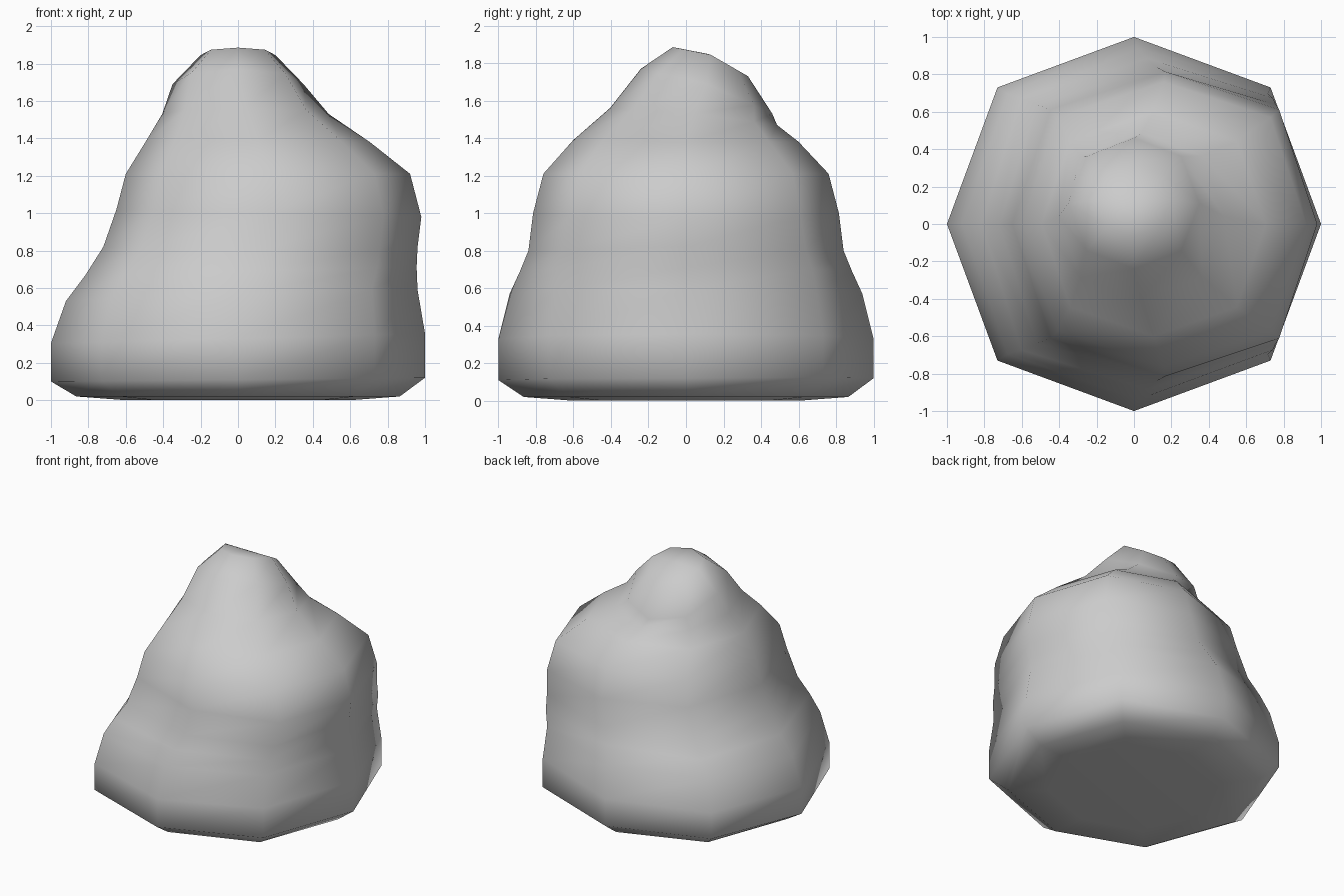
import bpy, bmesh

# Octagonal rings: centre x, centre y, radius, diagonal factor, z front, z side, z back, x tilt
RINGS = [
    (0.00, 0.00, 0.60, 0.73, 0.00, 0.00, 0.00, 0.00),
    (0.00, 0.00, 0.865, 0.73, 0.02, 0.02, 0.02, 0.00),
    (0.00, 0.00, 1.00, 0.73, 0.11, 0.11, 0.12, 0.01),
    (0.00, 0.00, 1.00, 0.73, 0.33, 0.33, 0.33, 0.025),
    (0.02, 0.00, 0.94, 0.74, 0.57, 0.56, 0.57, 0.03),
    (0.07, 0.00, 0.885, 0.76, 0.69, 0.69, 0.69, 0.02),
    (0.12, 0.00, 0.84, 0.76, 0.80, 0.82, 0.80, 0.00),
    (0.165, 0.00, 0.815, 0.75, 1.00, 1.00, 1.00, -0.02),
    (0.16, 0.00, 0.76, 0.75, 1.21, 1.21, 1.21, 0.00),
    (0.105, 0.00, 0.60, 0.74, 1.39, 1.38, 1.38, 0.00),
    (0.04, 0.04, 0.445, 0.73, 1.56, 1.53, 1.47, 0.00),
    (0.00, 0.11, 0.35, 0.72, 1.77, 1.69, 1.53, 0.00),
    (0.00, 0.13, 0.20, 0.72, 1.885, 1.845, 1.73, 0.00),
]


def ring(bm, cx, cy, r, d, zf, zs, zb, tilt):
    dirs = [(1, 0), (d, d), (0, 1), (-d, d), (-1, 0), (-d, -d), (0, -1), (d, -d)]
    verts = []
    for u, v in dirs:
        z = zs + (zb - zs) * max(v, 0) + (zf - zs) * max(-v, 0) + tilt * u
        verts.append(bm.verts.new((cx + r * u, cy + r * v, z)))
    return verts


# Loft the leaning, tiered mound
bm = bmesh.new()
loops = [ring(bm, *row) for row in RINGS]
for a, b in zip(loops, loops[1:]):
    for i in range(8):
        j = (i + 1) % 8
        bm.faces.new((a[i], a[j], b[j], b[i]))

# Flat underside and rounded tip
bm.faces.new(loops[0][::-1])
tip = bm.verts.new((0, 0.12, 1.848))
for i in range(8):
    bm.faces.new((loops[-1][i], loops[-1][(i + 1) % 8], tip))
bmesh.ops.recalc_face_normals(bm, faces=bm.faces[:])
for f in bm.faces:
    f.smooth = True

mesh = bpy.data.meshes.new("mound")
bm.to_mesh(mesh)
bm.free()
mound = bpy.data.objects.new("mound", mesh)
bpy.context.collection.objects.link(mound)
